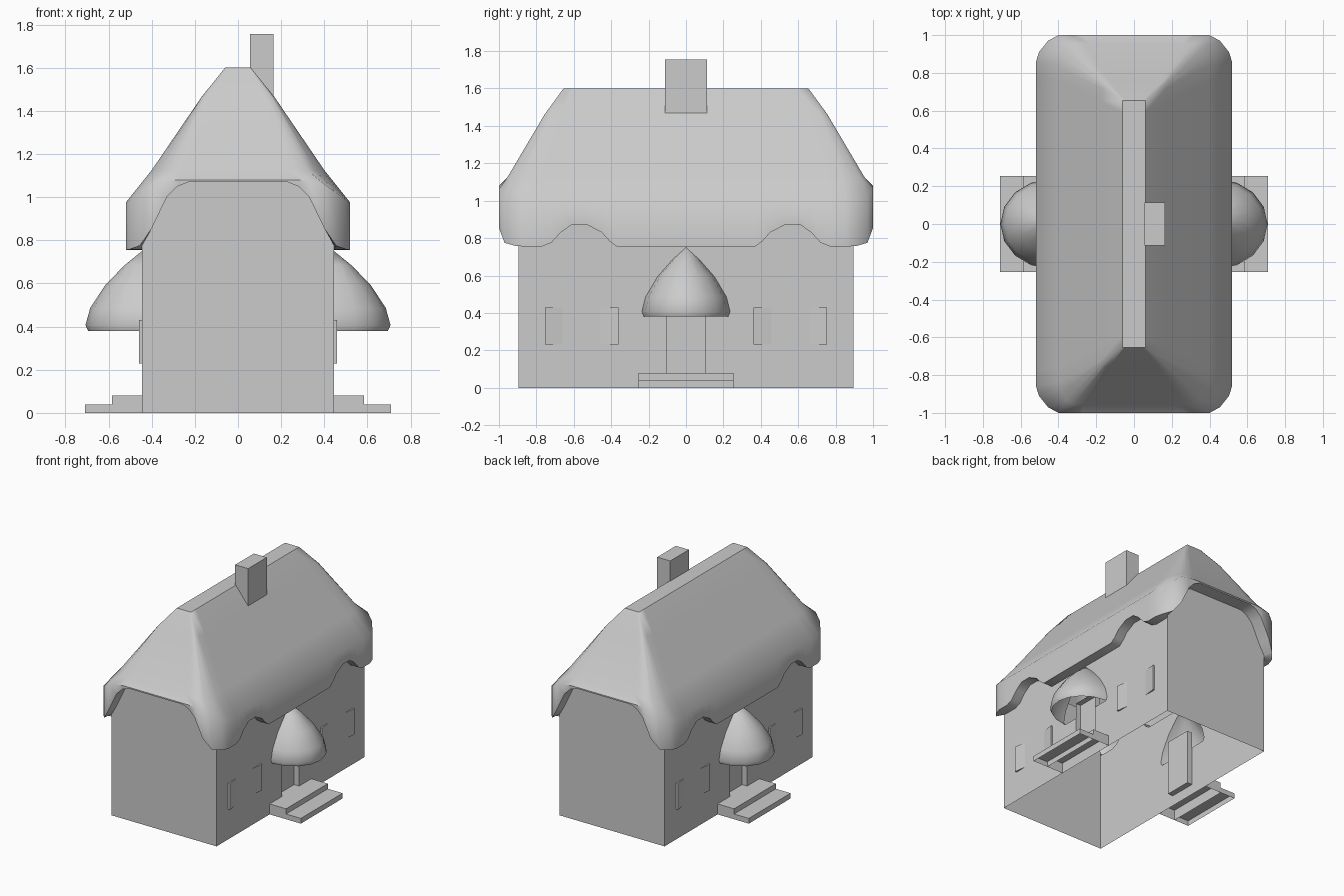
import bpy, bmesh, math
from mathutils import Vector

if "Cube" in bpy.data.objects:
    bpy.data.objects.remove(bpy.data.objects["Cube"])


def finish(name, bm, smooth=None, outward=None):
    """Turn a bmesh into an object, with optional smooth angle / forced normal."""
    bmesh.ops.remove_doubles(bm, verts=bm.verts, dist=0.0005)
    bmesh.ops.recalc_face_normals(bm, faces=bm.faces)
    if outward is not None:
        bad = [f for f in bm.faces if f.normal.dot(Vector(outward)) < 0]
        bmesh.ops.reverse_faces(bm, faces=bad)
    me = bpy.data.meshes.new(name)
    bm.to_mesh(me)
    bm.free()
    ob = bpy.data.objects.new(name, me)
    bpy.context.collection.objects.link(ob)
    if smooth:
        bpy.ops.object.select_all(action='DESELECT')
        ob.select_set(True)
        bpy.context.view_layer.objects.active = ob
        bpy.ops.object.shade_smooth_by_angle(angle=math.radians(smooth))
    return ob


def box(name, lo, hi, skip=None):
    """Axis-aligned box; skip = direction of a face to leave open."""
    bm = bmesh.new()
    bmesh.ops.create_cube(bm, size=1)
    for v in bm.verts:
        v.co = [(a + b) / 2 + c * (b - a) for a, b, c in zip(lo, hi, v.co)]
    bm.normal_update()
    if skip:
        gone = [f for f in bm.faces if f.normal.dot(Vector(skip)) > 0.9]
        bmesh.ops.delete(bm, geom=gone, context='FACES')
    return finish(name, bm)


def plate(name, loops, place, outward):
    """Flat panel from 2D loops (later loops are holes)."""
    bm = bmesh.new()
    edges = []
    for loop in loops:
        vs = [bm.verts.new(place(*p)) for p in loop]
        edges += [bm.edges.new((vs[i - 1], vs[i])) for i in range(len(vs))]
    bmesh.ops.triangle_fill(bm, use_beauty=True, edges=edges, normal=outward)
    return finish(name, bm, outward=outward)


def span(s, a, b):
    return min(s * a, s * b), max(s * a, s * b)


WX, WY = 0.445, 0.895

# Quarter of the eave outline: x, y, lower edge z, upper fold z
Q = [(.52, 0, .755, .972), (.52, .2, .755, .972), (.52, .37, .755, .972),
     (.52, .41, .785, .972), (.52, .45, .83, .972), (.52, .53, .872, .972),
     (.52, .61, .872, .972), (.52, .67, .83, .972), (.52, .72, .775, .972),
     (.52, .77, .755, .972), (.52, .855, .755, .975), (.503, .91, .758, .985),
     (.455, .97, .775, 1.02), (.4, 1, .855, 1.06), (.33, 1, 1.0, 1.075),
     (.28, 1, 1.05, 1.08), (.23, 1, 1.07, 1.08), (0, 1, 1.07, 1.08)]


def full(q):
    """Mirror a quarter ring into a closed ring."""
    return (q + [(-x, y, z) for x, y, z in reversed(q[:-1])]
            + [(-x, -y, z) for x, y, z in q[1:]]
            + [(x, -y, z) for x, y, z in reversed(q[1:-1])])


def level(X, Y, z, t):
    """Roof ring of half size X, Y; t = corner roundness."""
    out = []
    for x, y, _, _ in Q:
        cx, cy = min(x / .4, 1) * X, min(y / .855, 1) * Y
        sx, sy = x / .52 * X, y * Y
        out.append((cx + (sx - cx) * t, cy + (sy - cy) * t, z))
    return full(out)


# Thatched roof, lofted from ridge down to eave and soffit
rings = [level(.06, .655, 1.6, 0), level(.17, .755, 1.463, .35),
         level(.40, .955, 1.125, .85),
         full([(x, y, zf) for x, y, _, zf in Q]),
         full([(x, y, zl) for x, y, zl, _ in Q]),
         full([(min(x, WX), min(y, WY), zl) for x, y, zl, _ in Q])]
bm = bmesh.new()
rv = [[bm.verts.new(p) for p in r] for r in rings]
n = len(rv[0])
for a, b in zip(rv, rv[1:]):
    for i in range(n):
        j = (i + 1) % n
        bm.faces.new((a[i], a[j], b[j], b[i]))
ridge = [bm.verts.new((x, y, 1.6)) for x, y in
         ((-.06, -.655), (.06, -.655), (.06, .655), (-.06, .655))]
bm.faces.new(ridge)
finish("roof", bm, smooth=45)

# Porch hood profile (radius, z) and the wall opening below it
HOOD = [(.25, .38), (.262, .407), (.24, .486), (.17, .593), (.08, .685), (0, .75)]
DOOR_Y, RY = .105, .9
half = [(DOOR_Y, .08), (DOOR_Y, .38)] + [(r * RY, z) for r, z in HOOD[:-1]]
opening = half + [(0, .748)] + [(-y, z) for y, z in reversed(half)]

# Wall outlines follow the scalloped eave
side = [(min(y, WY), z) for x, y, z, _ in Q if x > .5]
side_loop = [(-WY, 0), (WY, 0)] + side[::-1] + [(-y, z) for y, z in side[1:]]
end = [(WX, .755), (WX, .775)] + [(x, z) for x, y, z, _ in Q if y == 1]
end_loop = [(-WX, 0), (WX, 0)] + end + [(-x, z) for x, z in reversed(end[:-1])]

for s, tag in ((1, "right"), (-1, "left")):
    # Side wall with door and hood opening
    plate("side_wall_" + tag, [side_loop, opening],
          lambda a, z: (s * WX, a, z), (s, 0, 0))
    # Gable end wall
    plate("end_wall_" + ("back" if s > 0 else "front"), [end_loop],
          lambda a, z: (a, s * WY, z), (0, s, 0))
    # Recessed door
    x0, x1 = span(s, .402, WX)
    box("door_" + tag, (x0, -DOOR_Y, .08), (x1, DOOR_Y, .5), skip=(s, 0, 0))
    # Two steps, open underneath
    for k, (reach, h) in enumerate(((.585, .08), (.71, .04))):
        x0, x1 = span(s, WX if k == 0 else .585, reach)
        box(f"step_{k + 1}_{tag}", (x0, -.253, 0), (x1, .253, h), skip=(0, 0, -1))
    # Half-dome porch hood
    bm = bmesh.new()
    grid = []
    for r, z in HOOD:
        angs = [math.radians(-90 + 22.5 * i) for i in range(9)]
        grid.append([bm.verts.new((s * (WX + r * math.cos(a)),
                                   r * RY * math.sin(a), z)) for a in angs])
    for a, b in zip(grid, grid[1:]):
        for i in range(8):
            bm.faces.new((a[i], a[i + 1], b[i + 1], b[i]))
    finish("porch_hood_" + tag, bm, smooth=45, outward=(s, 0, 0))
    # Wedge shutters, thick on the outer edge of each window
    for m in (1, -1):
        for thick, thin in ((.755, .66), (.362, .457)):
            bm = bmesh.new()
            tri = [(WX, thick), (WX + .014, thick), (WX + .001, thin)]
            lo, hi = [[bm.verts.new((s * x, m * y, z)) for x, y in tri]
                      for z in (.23, .43)]
            bm.faces.new(lo)
            bm.faces.new(hi)
            for i in range(3):
                bm.faces.new((lo[i - 1], lo[i], hi[i], hi[i - 1]))
            finish("shutter_" + tag, bm)

# Chimney
box("chimney", (.055, -.113, 1.4), (.165, .113, 1.755))
